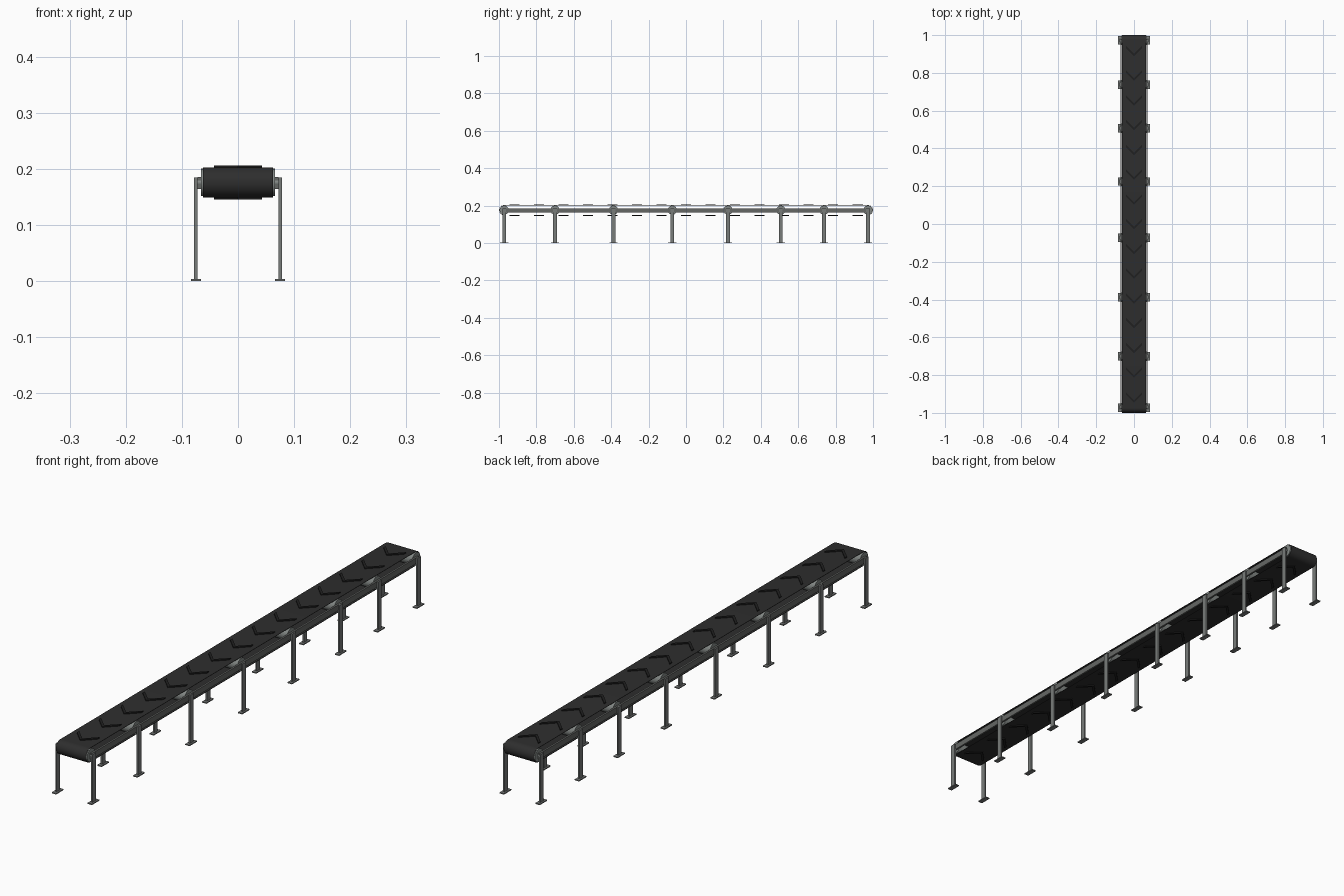
import bpy, bmesh, math
from mathutils import Vector

if "Cube" in bpy.data.objects:
    bpy.data.objects.remove(bpy.data.objects["Cube"])


def material(name, rgb):
    m = bpy.data.materials.new(name)
    m.diffuse_color = (*rgb, 1)
    m.use_nodes = True
    m.node_tree.nodes["Principled BSDF"].inputs["Base Color"].default_value = m.diffuse_color
    return m


BELT = material("belt rubber", (0.027, 0.027, 0.027))
CLEAT = material("cleat rubber", (0.014, 0.014, 0.014))
STEEL = material("leg steel", (0.19, 0.20, 0.195))
RAIL = material("rail steel", (0.13, 0.135, 0.13))
ROLLER = material("roller steel", (0.23, 0.25, 0.24))

END_Y, MID_Z, RADIUS = 0.973, 0.176, 0.027
STATIONS = [-0.972, -0.70, -0.388, -0.073, 0.225, 0.507, 0.738, 0.973]


def finish(name, bm, mat, smooth=False):
    bmesh.ops.recalc_face_normals(bm, faces=bm.faces)
    me = bpy.data.meshes.new(name)
    bm.to_mesh(me)
    bm.free()
    me.materials.append(mat)
    ob = bpy.data.objects.new(name, me)
    bpy.context.collection.objects.link(ob)
    if smooth:
        bpy.ops.object.select_all(action='DESELECT')
        ob.select_set(True)
        bpy.context.view_layer.objects.active = ob
        bpy.ops.object.shade_smooth_by_angle(angle=math.radians(35))
    return ob


def add_box(bm, lo, hi):
    verts = bmesh.ops.create_cube(bm, size=1)["verts"]
    for v in verts:
        v.co = Vector([lo[i] if v.co[i] < 0 else hi[i] for i in range(3)])


def add_prism(bm, pts, z0, z1):
    face = bm.faces.new([bm.verts.new((x, y, z0)) for x, y in pts])
    ext = bmesh.ops.extrude_face_region(bm, geom=[face])["geom"]
    for v in ext:
        if isinstance(v, bmesh.types.BMVert):
            v.co.z = z1


def add_cylinder_x(bm, r, x0, x1, y, z, n=24):
    verts = bmesh.ops.create_cone(bm, cap_ends=True, segments=n, radius1=r,
                                  radius2=r, depth=abs(x1 - x0))["verts"]
    for v in verts:
        v.co = Vector((v.co.z + (x0 + x1) / 2, v.co.x + y, v.co.y + z))


# Belt: thin closed stadium loop, hollow inside
def loop_points(r, n=14):
    pts = []
    for k in range(n + 1):
        a = math.pi / 2 - math.pi * k / n
        pts.append((END_Y + r * math.cos(a), MID_Z + r * math.sin(a)))
    return pts + [(-y, 2 * MID_Z - z) for y, z in pts]


bm = bmesh.new()
rings = []
for x, r in ((-0.0625, RADIUS), (0.0625, RADIUS),
             (0.0625, RADIUS - 0.0015), (-0.0625, RADIUS - 0.0015)):
    rings.append([bm.verts.new((x, y, z)) for y, z in loop_points(r)])
count = len(rings[0])
for i in range(4):
    a, b = rings[i], rings[(i + 1) % 4]
    for k in range(count):
        j = (k + 1) % count
        bm.faces.new((a[k], a[j], b[j], b[k]))
finish("belt", bm, BELT, True)

# Chevron cleats, tips toward the front on top and reversed underneath
bm = bmesh.new()
PITCH, W, T = 0.131, 0.043, 0.013
for k in range(15):
    yc = (k - 7) * PITCH
    for s, z0, z1 in ((1, MID_Z + RADIUS - 0.0005, MID_Z + RADIUS + 0.0035),
                      (-1, MID_Z - RADIUS + 0.0005, MID_Z - RADIUS - 0.0035)):
        pts = [(0, -0.028), (W, 0.015), (W, 0.015 + T),
               (0, -0.028 + T), (-W, 0.015 + T), (-W, 0.015)]
        add_prism(bm, [(x, yc + s * y) for x, y in pts], z0, z1)
finish("belt_cleats", bm, CLEAT)

# Rollers inside the belt, one per leg station, with axle stubs
bm = bmesh.new()
for y in STATIONS:
    add_cylinder_x(bm, 0.0245, -0.0655, 0.0655, y, MID_Z)
    add_cylinder_x(bm, 0.007, -0.075, 0.075, y, MID_Z, 12)
finish("rollers", bm, ROLLER, True)

# Side rails, legs and foot plates, both sides
for side, s in (("left", -1), ("right", 1)):
    def xs(a, b):
        return sorted((s * a, s * b))

    bm = bmesh.new()
    a, b = xs(0.0655, 0.0725)
    add_box(bm, (a, -0.978, 0.164), (b, 0.978, 0.186))
    finish(side + "_rail", bm, RAIL)

    bm = bmesh.new()
    a, b = xs(0.072, 0.078)
    for y in STATIONS:
        add_box(bm, (a, y - 0.010, 0.003), (b, y + 0.010, 0.185))
    finish(side + "_legs", bm, STEEL)

    bm = bmesh.new()
    a, b = xs(0.066, 0.084)
    for y in STATIONS:
        add_box(bm, (a, y - 0.022, 0), (b, y + 0.022, 0.004))
    finish(side + "_foot_plates", bm, STEEL)
